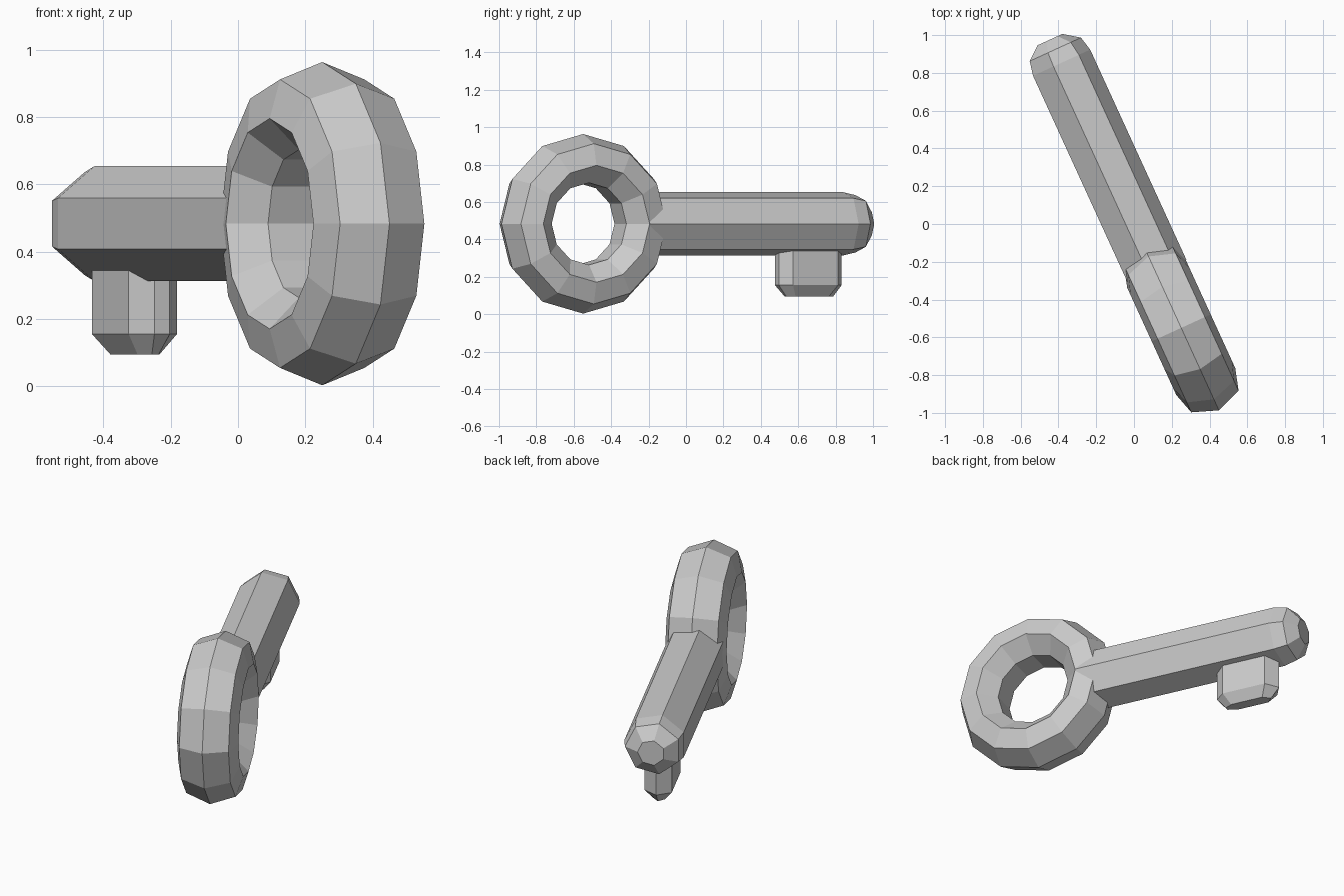
import bpy, bmesh
from math import sin, cos, pi, radians
from mathutils import Matrix

if "Cube" in bpy.data.objects:
    bpy.data.objects.remove(bpy.data.objects["Cube"])

SIDES = 7
# Local frame: origin at the ring centre, x = sideways, y = along the shaft, z up
PLACE = Matrix.Translation((0.25, -0.55, 0.483)) @ Matrix.Rotation(radians(24.6), 4, 'Z')


def loft(name, rings, closed=False):
    """Skin a list of equal-length point loops, capped or joined end to end."""
    bm = bmesh.new()
    loops = [[bm.verts.new(p) for p in ring] for ring in rings]
    n = len(loops[0])
    pairs = list(zip(loops, loops[1:]))
    if closed:
        pairs.append((loops[-1], loops[0]))
    else:
        bm.faces.new(loops[0])
        bm.faces.new(loops[-1])
    for a, b in pairs:
        for i in range(n):
            j = (i + 1) % n
            bm.faces.new((a[i], a[j], b[j], b[i]))
    bmesh.ops.recalc_face_normals(bm, faces=bm.faces)
    mesh = bpy.data.meshes.new(name)
    bm.to_mesh(mesh)
    bm.free()
    obj = bpy.data.objects.new(name, mesh)
    obj.matrix_world = PLACE
    bpy.context.collection.objects.link(obj)
    return obj


angles = [2 * pi * i / SIDES for i in range(SIDES)]

# Ring handle: seven-sided oval section swept in twelve steps
section = [(0.343 + 0.137 * cos(a), 0.176 * sin(a)) for a in angles]
turns = [2 * pi * k / 12 for k in range(12)]
loft("ring_handle", [[(w, r * cos(t), r * sin(t)) for r, w in section]
                     for t in turns], closed=True)

# Shaft: seven-sided bar with a rounded tip (distance along, radius)
profile = [(0.315, 0.175), (1.54, 0.175), (1.618, 0.157), (1.677, 0.076)]
loft("shaft", [[(r * cos(a), d, r * sin(a)) for a in angles] for d, r in profile])

# Bit: narrow seven-sided block with a tapered bottom
outline = [(-0.078, 1.472), (-0.078, 1.21), (-0.026, 1.14), (0.024, 1.14),
           (0.075, 1.20), (0.075, 1.465), (0.0, 1.52)]
levels = [(0.45, 1, 1), (0.155, 1, 1), (0.095, 0.45, 0.74)]  # height, scales
loft("bit", [[(x * sx, 1.33 + (y - 1.33) * sy, z - 0.483) for x, y in outline]
             for z, sx, sy in levels])
